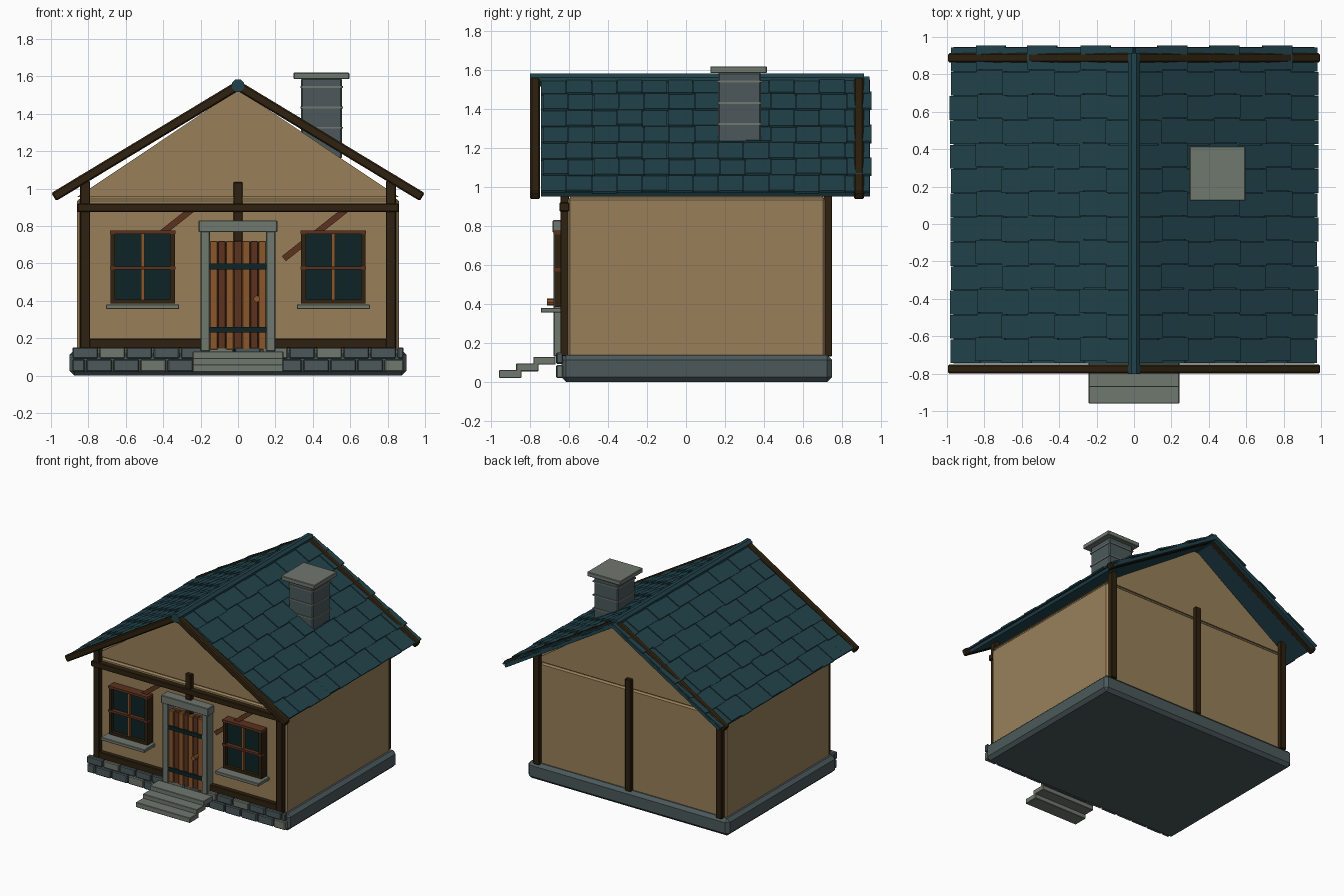
import bpy, bmesh, math, random
from mathutils import Matrix, Vector

if "Cube" in bpy.data.objects:
    bpy.data.objects.remove(bpy.data.objects["Cube"])

random.seed(4)


def material(name, hex_code):
    lin = []
    for i in (0, 2, 4):
        c = int(hex_code[i:i + 2], 16) / 255
        lin.append(c / 12.92 if c <= 0.04045 else ((c + 0.055) / 1.055) ** 2.4)
    m = bpy.data.materials.new(name)
    m.diffuse_color = (*lin, 1)
    m.use_nodes = True
    m.node_tree.nodes["Principled BSDF"].inputs["Base Color"].default_value = m.diffuse_color
    return m


PLASTER = material("tan plaster", "98805a")
TIMBER = material("dark timber", "2e210f")
RED = material("red brown wood", "5c321f")
ORANGE = material("orange wood", "8a562b")
SLATE = material("slate stone", "4c595b")
STONE = material("pale stone", "70786f")
ROOF = material("teal roof", "21434b")
GLASS = material("dark glass", "0d2326")


def finish(name, bm, *mats):
    mesh = bpy.data.meshes.new(name)
    bmesh.ops.recalc_face_normals(bm, faces=bm.faces[:])
    bm.to_mesh(mesh)
    bm.free()
    ob = bpy.data.objects.new(name, mesh)
    for m in mats:
        mesh.materials.append(m)
    bpy.context.collection.objects.link(ob)
    return ob


def add_box(bm, centre, size, angle=0.0, bevel=0.0, mat=0):
    """Box tilted by angle in the x-z plane."""
    part = bmesh.new()
    bmesh.ops.create_cube(part, size=1, matrix=Matrix.Diagonal((*size, 1)))
    if bevel:
        bmesh.ops.bevel(part, geom=part.edges[:], offset=bevel, segments=1, affect='EDGES')
    part.transform(Matrix.Translation(centre) @ Matrix.Rotation(-angle, 4, 'Y'))
    for f in part.faces:
        f.material_index = mat
    tmp = bpy.data.meshes.new("tmp")
    part.to_mesh(tmp)
    part.free()
    bm.from_mesh(tmp)
    bpy.data.meshes.remove(tmp)


def box(name, mat, x, y, z, bevel=0.0):
    """Single box given by its ranges."""
    bm = bmesh.new()
    add_box(bm, [(a + b) / 2 for a, b in (x, y, z)], [b - a for a, b in (x, y, z)], 0, bevel)
    return finish(name, bm, mat)


def beam(name, mat, p, q, width, y, bevel=0.0):
    """Bar from p to q in the x-z plane, spanning the y range."""
    dx, dz = q[0] - p[0], q[1] - p[1]
    bm = bmesh.new()
    add_box(bm, ((p[0] + q[0]) / 2, sum(y) / 2, (p[1] + q[1]) / 2),
            (math.hypot(dx, dz), y[1] - y[0], width), math.atan2(dz, dx), bevel)
    return finish(name, bm, mat)


# Foundation and walls
box("foundation", SLATE, (-.9, .9), (-.64, .75), (0, .137), .025)
box("walls", PLASTER, (-.86, .86), (-.607, .715), (.12, .945), .012)
box("wall_seam", PLASTER, (-.845, .845), (-.595, .703), (.93, .97))

# Gable prism under the roof
bm = bmesh.new()
tri = [bm.verts.new((x, -.607, z)) for x, z in ((-.86, .955), (.86, .955), (0, 1.53))]
ext = bmesh.ops.extrude_face_region(bm, geom=[bm.faces.new(tri)])
bmesh.ops.translate(bm, vec=(0, 1.322, 0),
                    verts=[v for v in ext["geom"] if isinstance(v, bmesh.types.BMVert)])
bm.faces.ensure_lookup_table()
if len(bm.faces) == 4:
    bm.faces.new(tri)
finish("gable", bm, PLASTER)

# Foundation stones: two staggered rows along the front
bm = bmesh.new()
for row, (z0, z1) in enumerate(((.02, .087), (.092, .15))):
    x = -.89
    while x < .88:
        w = .075 if row == 0 and x < -.88 else .145
        w = min(w, .89 - x)
        add_box(bm, (x + w / 2, -.648, (z0 + z1) / 2),
                (w - .008, .036 + random.uniform(-.006, .004), z1 - z0), 0, .006,
                random.choice((0, 0, 1)))
        x += w
finish("foundation_stones", bm, SLATE, STONE)

# Timber frame
for side in (-1, 1):
    for end, y in (("front", (-.645, -.6)), ("back", (.705, .75))):
        c = side * .817
        box(f"{end}_corner_post", TIMBER, (c - .027, c + .027), y, (.13, 1.04), .004)
for end, y in (("front", (-.64, -.6)), ("back", (.705, .745))):
    box(f"{end}_centre_post", TIMBER, (-.025, .025), y, (.13, 1.035), .004)
box("upper_beam", TIMBER, (-.86, .86), (-.65, -.6), (.875, .92), .004)
box("lower_beam", TIMBER, (-.845, .845), (-.643, -.6), (.145, .198), .004)
beam("left_brace", RED, (-.58, .625), (-.245, .89), .034, (-.642, -.605))
beam("right_brace", RED, (.245, .625), (.58, .89), .034, (-.642, -.605))

# Windows
for c in (-.51, .51):
    box("window_glass", GLASS, (c - .16, c + .16), (-.65, -.6), (.395, .76))
    for s in (-1, 1):
        e = c + s * .16
        box("window_jamb", TIMBER, (e - .013, e + .013), (-.675, -.6), (.385, .77))
    box("window_bottom_rail", TIMBER, (c - .17, c + .17), (-.675, -.6), (.385, .408))
    box("window_top_rail", RED, (c - .175, c + .175), (-.68, -.6), (.757, .776))
    box("window_mullion", ORANGE, (c - .009, c + .009), (-.668, -.64), (.4, .765))
    box("window_crossbar", RED, (c - .175, c + .175), (-.68, -.64), (.567, .584))
    box("window_sill", STONE, (c - .195, c + .195), (-.745, -.6), (.355, .38), .003)

# Door frame, planks, straps and knob
for s in (-1, 1):
    box("door_jamb", STONE, sorted((s * .15, s * .2)), (-.68, -.6), (.13, .78), .004)
box("door_lintel", STONE, (-.21, .21), (-.685, -.6), (.767, .83), .004)
box("door_backing", RED, (-.148, .148), (-.64, -.6), (.14, .715))
bm = bmesh.new()
for i in range(7):
    add_box(bm, (-.129 + i * .043, -.648 - .006 * (i % 2 == 0), .43),
            (.041, .03, .58), 0, .003, i % 2)
finish("door_planks", bm, ORANGE, RED)
for z in (.245, .583):
    box("door_strap", GLASS, (-.153, .153), (-.68, -.65), (z - .015, z + .015))
bm = bmesh.new()
bmesh.ops.create_cone(bm, cap_ends=True, segments=8, radius1=.018, radius2=.018, depth=.05,
                      matrix=Matrix.Translation((.1, -.69, .41)) @ Matrix.Rotation(math.pi / 2, 4, 'X'))
finish("door_knob", bm, ORANGE)

# Front steps
for i in range(3):
    y = -.96 + i * .088
    box("step", STONE, (-.242, .242), (y, y + .115), (.02 + i * .034, .06 + i * .034), .003)

# Roof slopes: slab plus overlapping rows of tiles
APEX = 1.548
PITCH = math.atan2(.595, .985)
LENGTH = .97 / math.cos(PITCH)
ROWS, COLS = 7, 13
for side, label in ((-1, "left"), (1, "right")):
    down = Vector((side * math.cos(PITCH), 0, -math.sin(PITCH)))
    up = Vector((side * math.sin(PITCH), 0, math.cos(PITCH)))
    top = Vector((0, 0, APEX))
    bm = bmesh.new()
    add_box(bm, top + down * (LENGTH / 2 - .005) - up * .006 + Vector((0, .1, 0)),
            (LENGTH - .01, 1.69, .024), -side * PITCH)
    finish(label + "_roof_slab", bm, ROOF)
    bm = bmesh.new()
    step, width = LENGTH / ROWS, 1.69 / COLS
    for r in range(ROWS):
        for c in range(COLS):
            drop = random.uniform(-.006, .006)
            lift = .012 + .004 * ((c + r) % 2) + random.uniform(-.001, .001)
            y = -.745 + (c + .5) * width + (.01 if r % 2 else 0)
            add_box(bm, top + down * ((r + .5) * step - .008 + drop) + up * lift + Vector((0, y, 0)),
                    (step + .016, width - .003, .012), -side * (PITCH - .05))
    finish(label + "_roof_tiles", bm, ROOF)
    # Barge boards at both gable ends
    for y in ((-.8, -.75), (.863, .913)):
        beam("barge_board", TIMBER, (0, 1.55), (side * .985, .955), .05, y, .008)

# Ridge cap
bm = bmesh.new()
bmesh.ops.create_cone(bm, cap_ends=True, segments=8, radius1=.036, radius2=.036, depth=1.715,
                      matrix=Matrix.Translation((0, .056, 1.55)) @ Matrix.Rotation(math.pi / 2, 4, 'X')
                      @ Matrix.Rotation(math.pi / 8, 4, 'Z'))
finish("ridge_cap", bm, ROOF)

# Chimney with mortar bands and cap
box("chimney_shaft", SLATE, (.338, .556), (.165, .385), (1.16, 1.59), .008)
for z in (1.325, 1.433, 1.543):
    box("chimney_band", STONE, (.333, .561), (.16, .39), (z - .005, z + .005))
box("chimney_cap", STONE, (.297, .595), (.125, .415), (1.585, 1.62), .004)
